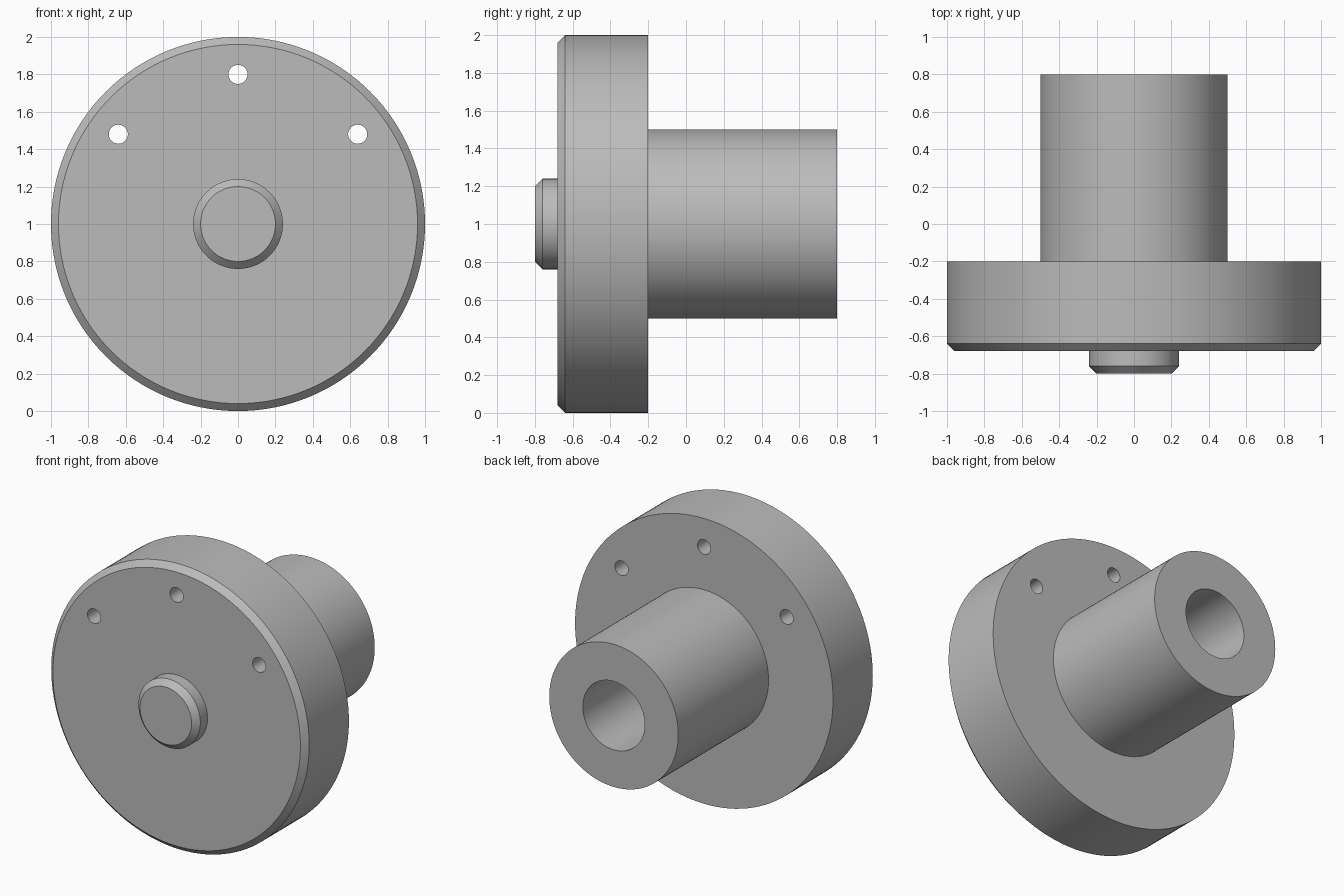
import bpy, bmesh, math
from mathutils import Vector, Matrix

cube = bpy.data.objects.get("Cube")
if cube:
    bpy.data.objects.remove(cube, do_unlink=True)

SEGMENTS = 128
CENTRE_Z = 1.0

# Material
grey = bpy.data.materials.new("plain_grey")
grey.use_nodes = True
colour = (0.5, 0.5, 0.5, 1.0)
grey.diffuse_color = colour
grey.node_tree.nodes["Principled BSDF"].inputs["Base Color"].default_value = colour


def make_object(name, bm):
    bmesh.ops.recalc_face_normals(bm, faces=bm.faces)
    mesh = bpy.data.meshes.new(name)
    bm.to_mesh(mesh)
    bm.free()
    mesh.materials.append(grey)
    obj = bpy.data.objects.new(name, mesh)
    bpy.context.collection.objects.link(obj)
    return obj


def lathe(name, profile):
    """Turn (radius, y) points around the y axis and cap both open ends."""
    bm = bmesh.new()
    verts = [bm.verts.new((r, y, CENTRE_Z)) for r, y in profile]
    edges = [bm.edges.new(pair) for pair in zip(verts, verts[1:])]
    bmesh.ops.spin(bm, geom=verts + edges, cent=(0, 0, CENTRE_Z), axis=(0, 1, 0),
                   angle=math.tau, steps=SEGMENTS, use_duplicate=False)
    bmesh.ops.remove_doubles(bm, verts=bm.verts, dist=0.0001)
    bmesh.ops.holes_fill(bm, edges=[e for e in bm.edges if e.is_boundary], sides=0)
    return make_object(name, bm)


# Chamfered boss, chamfered flange, shaft and blind bore in one turned body
body = lathe("flanged_shaft", [
    (0.20, -0.80), (0.24, -0.76), (0.24, -0.68),   # boss
    (0.96, -0.68), (1.00, -0.64), (1.00, -0.20),   # flange
    (0.50, -0.20), (0.50, 0.80),                   # shaft
    (0.24, 0.80), (0.24, -0.20),                   # bore
])

# Three bolt holes through the upper flange
bm = bmesh.new()
for x, z in ((-0.64, 0.48), (0, 0.8), (0.64, 0.48)):
    place = Matrix.Translation(Vector((x, -0.44, CENTRE_Z + z))) @ Matrix.Rotation(math.pi / 2, 4, "X")
    bmesh.ops.create_cone(bm, cap_ends=True, segments=48, radius1=0.051,
                          radius2=0.051, depth=0.8, matrix=place)
cutter = make_object("bolt_hole_cutter", bm)

cut = body.modifiers.new("bolt_holes", "BOOLEAN")
cut.operation = "DIFFERENCE"
cut.solver = "EXACT"
cut.object = cutter

bpy.ops.object.select_all(action="DESELECT")
body.select_set(True)
bpy.context.view_layer.objects.active = body
bpy.ops.object.modifier_apply(modifier=cut.name)
bpy.data.objects.remove(cutter, do_unlink=True)
bpy.ops.object.shade_smooth_by_angle(angle=math.radians(30))
